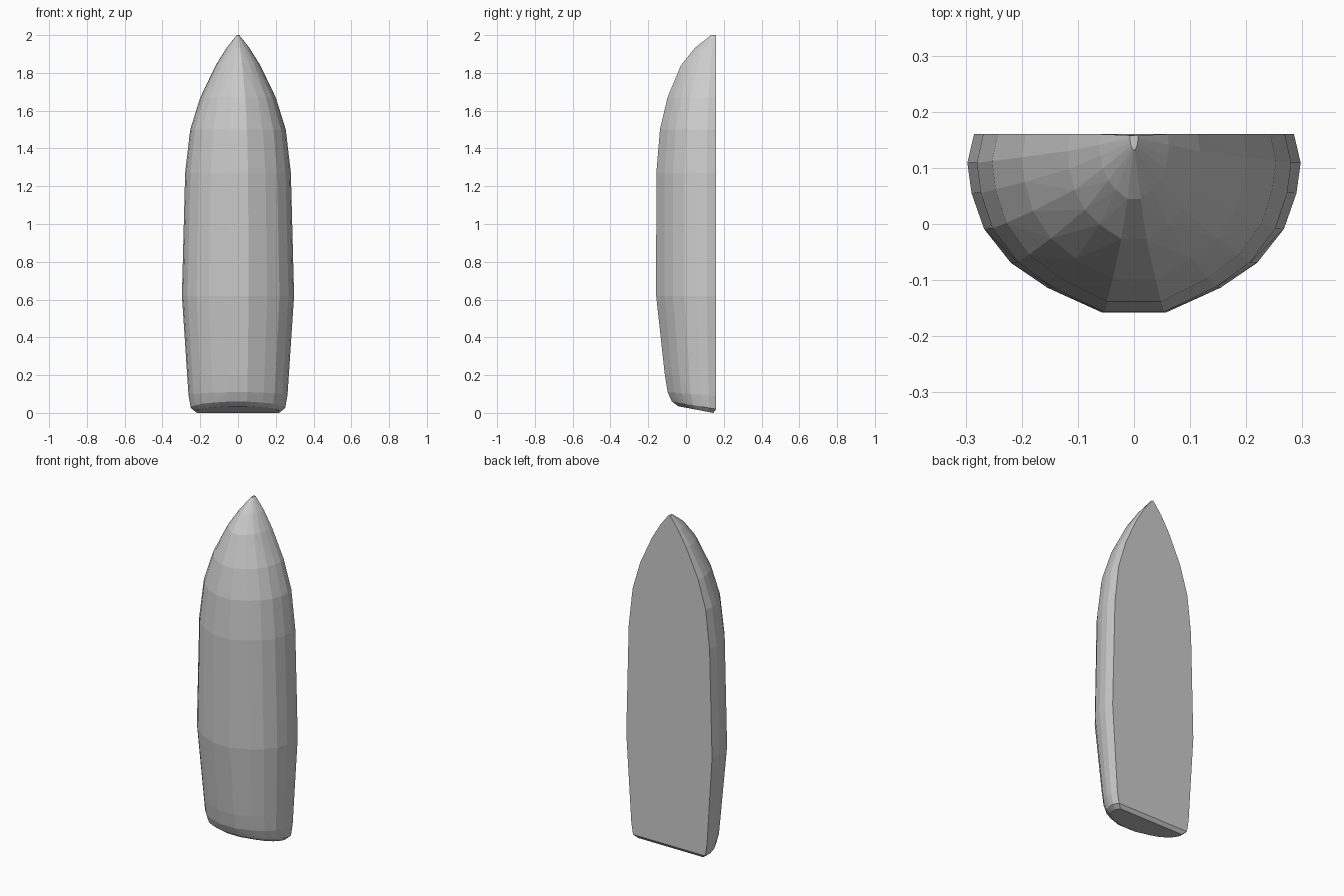
import bpy
import bmesh

if "Cube" in bpy.data.objects:
    bpy.data.objects.remove(bpy.data.objects["Cube"])

# Hull colour
grey = bpy.data.materials.new("hull_grey")
grey.use_nodes = True
colour = (0.6, 0.6, 0.6, 1)
grey.diffuse_color = colour
grey.node_tree.nodes["Principled BSDF"].inputs["Base Color"].default_value = colour

# Half cross-section: share of the half width, share of the depth
SECTION = [(0.96, 0), (1, 0.16), (0.975, 0.33), (0.9, 0.53),
           (0.74, 0.72), (0.52, 0.86), (0.19, 1)]

# Stations from stern to bow: height, half width, keel y, deck y, rise at keel
STATIONS = [
    (0.0, 0.225, -0.04, 0.145, 0.035),
    (0.02, 0.25, -0.075, 0.16, 0.04),
    (0.09, 0.262, -0.097, 0.16, 0.02),
    (0.2, 0.269, -0.112, 0.16, 0),
    (0.62, 0.297, -0.158, 0.16, 0),
    (0.9, 0.293, -0.16, 0.16, 0),
    (1.27, 0.28, -0.157, 0.16, 0),
    (1.5, 0.253, -0.138, 0.16, 0),
    (1.67, 0.2, -0.098, 0.16, 0),
    (1.84, 0.118, -0.027, 0.16, 0),
    (1.93, 0.062, 0.045, 0.16, 0),
    (2.0, 0.007, 0.132, 0.158, 0),
]

# Faceted convex hull skin stretched over the stations
bm = bmesh.new()
for z, width, keel, deck, rise in STATIONS:
    for u, v in SECTION:
        for side in (-1, 1):
            bm.verts.new((side * u * width, deck + (keel - deck) * v, z + rise * v))
result = bmesh.ops.convex_hull(bm, input=bm.verts)
unused = {g for g in result["geom_interior"] + result["geom_unused"]
          if isinstance(g, bmesh.types.BMVert)}
bmesh.ops.delete(bm, geom=list(unused), context="VERTS")
bmesh.ops.dissolve_limit(bm, angle_limit=0.03, verts=bm.verts, edges=bm.edges)
bmesh.ops.recalc_face_normals(bm, faces=bm.faces)

mesh = bpy.data.meshes.new("boat_hull")
bm.to_mesh(mesh)
bm.free()
mesh.materials.append(grey)
hull = bpy.data.objects.new("boat_hull", mesh)
bpy.context.collection.objects.link(hull)
